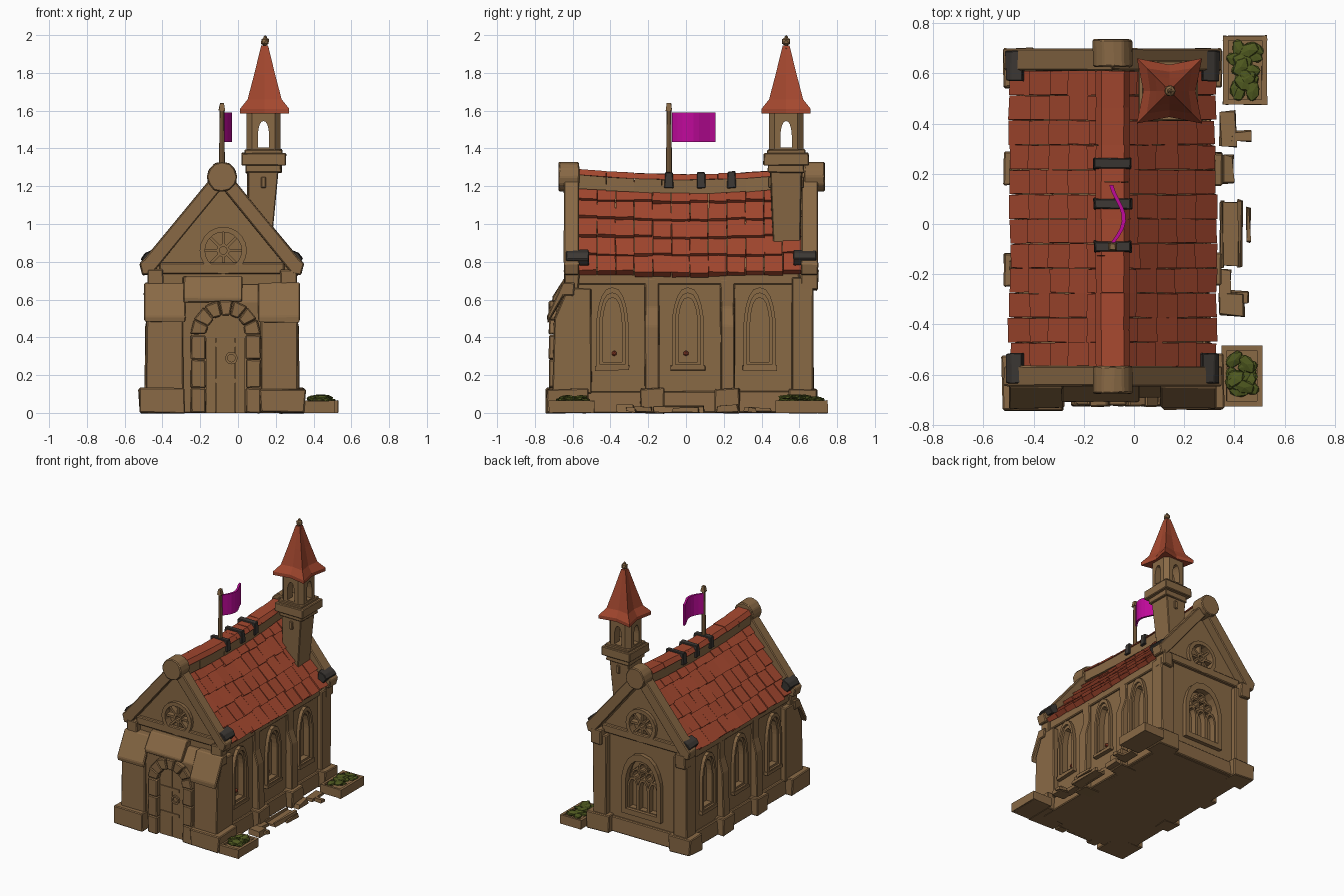
import bpy, bmesh, math, random
from mathutils import Vector, Matrix

if "Cube" in bpy.data.objects:
    bpy.data.objects.remove(bpy.data.objects["Cube"])
random.seed(4)
CX, HW, YF, YB = -0.085, 0.36, -0.6, 0.63      # chapel axis, half width, front and back walls

def material(name, rgb):
    m = bpy.data.materials.new(name)
    m.diffuse_color = (*rgb, 1)
    m.use_nodes = True
    m.node_tree.nodes["Principled BSDF"].inputs["Base Color"].default_value = m.diffuse_color
    return m

STONE, TILE = material("brown stone", (0.25, 0.142, 0.06)), material("red tile", (0.37, 0.064, 0.028))
IRON, LEAF = material("dark iron", (0.045, 0.039, 0.034)), material("green leaf", (0.078, 0.1, 0.014))
CLOTH = material("magenta cloth", (0.53, 0.003, 0.33))

def finish(name, bm, mat, bevel=0.0):
    bmesh.ops.recalc_face_normals(bm, faces=bm.faces)
    if bevel:
        bmesh.ops.bevel(bm, geom=list(bm.edges), offset=bevel, segments=1, affect='EDGES')
    me = bpy.data.meshes.new(name)
    bm.to_mesh(me)
    me.materials.append(mat)
    ob = bpy.data.objects.new(name, me)
    bpy.context.collection.objects.link(ob)
    return ob

def skin(bm, loops):
    for a, b in zip(loops, loops[1:]):
        for i in range(len(a)):
            bm.faces.new((a[i - 1], a[i], b[i], b[i - 1]))

def loft(bm, a, b, j=0.0):
    ends = [[bm.verts.new([c + random.uniform(-j, j) for c in p]) for p in loop] for loop in (a, b)]
    skin(bm, ends)
    bm.faces.new(ends[0][::-1])
    bm.faces.new(ends[1])

def box(bm, x0, x1, y0, y1, z0, z1, j=0.0, t=0.0):
    loft(bm, [(x0, y0, z0), (x1, y0, z0), (x1, y1, z0), (x0, y1, z0)],
         [(x0 + t, y0 + t, z1), (x1 - t, y0 + t, z1), (x1 - t, y1 - t, z1), (x0 + t, y1 - t, z1)], j)

def along_y(bm, pts, y0, y1, j=0.0, s=1):        # x profile measured from the chapel axis
    loft(bm, [(CX + s * x, y0, z) for x, z in pts], [(CX + s * x, y1, z) for x, z in pts], j)

def along_x(bm, pts, x0, x1, j=0.0):
    loft(bm, [(x0, y, z) for y, z in pts], [(x1, y, z) for y, z in pts], j)

def place(face, u, v, d):                        # point on a wall, d = distance outwards
    return {'R': (CX + HW + d, u, v), 'L': (CX - HW - d, u, v), 'F': (u, YF - d, v), 'B': (u, YB + d, v)}[face]

def plate(bm, pts, face, d0, d1, j=0.0):
    loft(bm, [place(face, u, v, d0) for u, v in pts], [place(face, u, v, d1) for u, v in pts], j)

def rect(bm, u0, u1, v0, v1, face, d0, d1, j=0.0):
    plate(bm, [(u0, v0), (u1, v0), (u1, v1), (u0, v1)], face, d0, d1, j)

def ring(bm, outer, inner, face, d0, d1):
    skin(bm, loops := [[bm.verts.new(place(face, u, v, d)) for u, v in pts]
                       for pts, d in ((outer, d0), (outer, d1), (inner, d1), (inner, d0))])
    skin(bm, [loops[3], loops[0]])

def lancet(c, hw, z0, spring, top, n=5):
    arc = [(math.cos(a) ** 0.8 * hw, spring + (top - spring) * math.sin(a) ** 1.25)
           for a in [i / n * math.pi / 2 for i in range(n)]]
    side = [(hw, z0)] + arc
    return [(c + u, v) for u, v in side + [(0, top)] + [(-u, v) for u, v in side[::-1]]]

def circle(c, z, r, n=20):
    return [(c + r * math.cos(i * math.tau / n), z + r * math.sin(i * math.tau / n)) for i in range(n)]

def blob(bm, matrix):
    bmesh.ops.create_icosphere(bm, subdivisions=1, radius=1, matrix=matrix)

def carve(ob, cutter):
    m = ob.modifiers.new("openings", 'BOOLEAN')
    m.object, m.operation = cutter, 'DIFFERENCE'
    bpy.context.view_layer.objects.active = ob
    bpy.ops.object.modifier_apply(modifier=m.name)
    bpy.data.objects.remove(cutter)

# Walls with recessed lancets, rose windows and one large traceried back window
wall, cut, trim, lamp = (bmesh.new() for _ in range(4))
along_y(wall, [(-HW, 0), (HW, 0), (HW, 0.77), (0, 1.21), (-HW, 0.77)], YF, YB)
for f in 'RL':
    for y in (-0.39, 0.01, 0.39):
        plate(cut, lancet(y, 0.055, 0.26, 0.48, 0.62), f, -0.035, 0.05)
        ring(trim, lancet(y, 0.085, 0.24, 0.47, 0.665), lancet(y, 0.066, 0.255, 0.48, 0.635), f, -0.01, 0.025)
        ring(trim, lancet(y, 0.068, 0.25, 0.48, 0.64), lancet(y, 0.05, 0.27, 0.48, 0.61), f, -0.035, 0.01)
        rect(trim, y - 0.09, y + 0.09, 0.225, 0.25, f, -0.01, 0.03, 0.003)
for f in 'FB':
    plate(cut, circle(-0.078, 0.86, 0.1), f, -0.035, 0.05)
    ring(trim, circle(-0.078, 0.86, 0.125), circle(-0.078, 0.86, 0.097), f, -0.01, 0.025)
    ring(trim, circle(-0.078, 0.86, 0.035, 10), circle(-0.078, 0.86, 0.02, 10), f, -0.035, 0.01)
    for a in range(8):
        p, c = Vector((math.cos(a * math.pi / 4), math.sin(a * math.pi / 4))), Vector((-0.078, 0.86))
        n = p.orthogonal() * 0.008
        plate(trim, [c + p * 0.03 + n, c + p * 0.1 + n, c + p * 0.1 - n, c + p * 0.03 - n], f, -0.035, 0.005)
plate(cut, lancet(CX, 0.135, 0.2, 0.42, 0.6), 'B', -0.04, 0.05)
ring(trim, lancet(CX, 0.165, 0.17, 0.42, 0.645), lancet(CX, 0.13, 0.21, 0.42, 0.595), 'B', -0.02, 0.03)
for u in (-0.085, 0, 0.085):
    ring(trim, lancet(CX + u, 0.046, 0.2, 0.36, 0.45), lancet(CX + u, 0.032, 0.215, 0.36, 0.43), 'B', -0.04, 0.005)
for u, v in ((-0.055, 0.48), (0.055, 0.48), (0, 0.54)):
    ring(trim, circle(CX + u, v, 0.04, 10), circle(CX + u, v, 0.026, 10), 'B', -0.04, 0.005)
carve(finish("walls", wall, STONE), finish("window_cutters", cut, STONE))
finish("window_trim", trim, STONE)
for y in (-0.38, 0.0):
    blob(lamp, Matrix.Translation((CX + HW - 0.025, y, 0.315)) @ Matrix.Scale(0.015, 4))
finish("window_lamps", lamp, TILE)

# Plinth, side buttresses, corner piers, sloping front piers
bm = bmesh.new()
box(bm, CX - 0.385, CX + 0.385, -0.63, 0.655, 0, 0.115, 0.004, 0.008)
for s in (-1, 1):
    for y in (-0.18, 0.22):
        p = [(0.34, 0.1), (0.41, 0.1), (0.405, 0.46), (0.375, 0.56), (0.375, 0.71), (0.34, 0.74)]
        along_y(bm, p, y - 0.038, y + 0.038, 0.003, s)
        box(bm, CX + s * 0.3, CX + s * 0.435, y - 0.065, y + 0.065, 0, 0.13, 0.006)
    box(bm, CX + s * 0.28, CX + s * 0.395, 0.56, 0.675, 0.1, 0.72, 0.004)
    box(bm, CX + s * 0.25, CX + s * 0.435, 0.54, 0.695, 0, 0.13, 0.006)
    box(bm, CX + s * 0.3, CX + s * 0.375, -0.58, 0.6, 0.68, 0.75, 0.002)
    x = sorted((CX + s * 0.205, CX + s * 0.4))
    along_x(bm, [(-0.5, 0.1), (-0.705, 0.1), (-0.7, 0.5), (-0.63, 0.66), (-0.5, 0.66)], *x, 0.004)
    p = [(-0.73, 0.475), (-0.735, 0.51), (-0.65, 0.69), (-0.59, 0.69), (-0.59, 0.62), (-0.645, 0.62)]
    along_x(bm, p, x[0] - 0.012, x[1] + 0.012, 0.004)
    box(bm, CX + s * 0.2, CX + s * 0.44, -0.742, -0.52, 0, 0.13, 0.006)
finish("plinth_and_buttresses", bm, STONE, 0.006)

# Porch with sloping hood, door arch of separate stones, plank door
bm, arch, door, DX = bmesh.new(), bmesh.new(), bmesh.new(), -0.065
along_x(bm, [(-0.58, 0), (-0.672, 0), (-0.69, 0.59), (-0.63, 0.68), (-0.58, 0.68)], -0.3, 0.13)
along_x(bm, [(-0.705, 0.585), (-0.705, 0.615), (-0.635, 0.72), (-0.59, 0.72), (-0.59, 0.585)], -0.29, 0.02, 0.006)
finish("porch", bm, STONE, 0.005)
for k in range(7):
    a0, a1 = (math.pi * (k + t) / 7 for t in (0.03, 0.97))
    wedge = ((0.105, a0), (0.185, a0), (0.185, a1), (0.105, a1))
    plate(arch, [(DX + r * math.cos(a), 0.415 + r * math.sin(a)) for r, a in wedge], 'F', 0.06, 0.125, 0.004)
for s in (-1, 1):
    for z0, z1 in ((0, 0.13), (0.133, 0.28), (0.283, 0.412)):
        rect(arch, DX + s * 0.105, DX + s * 0.185, z0, z1, 'F', 0.06, 0.125, 0.003)
finish("door_arch", arch, STONE, 0.006)
for k in range(4):
    u = -0.104 + k * 0.052
    t0, t1 = (0.415 + math.sqrt(0.105 ** 2 - min(abs(e), 0.1) ** 2) for e in (u, u + 0.05))
    plate(door, [(DX + u, 0), (DX + u + 0.05, 0), (DX + u + 0.05, t1), (DX + u, t0)], 'F', 0.05, 0.092)
for z in (0.17, 0.36):
    rect(door, DX - 0.1, DX + 0.06, z - 0.012, z + 0.012, 'F', 0.08, 0.099)
ring(door, circle(-0.035, 0.29, 0.033, 12), circle(-0.035, 0.29, 0.02, 12), 'F', 0.08, 0.105)
finish("door", door, STONE)

# Gable copings, string courses and ridge knobs, with iron clamps at the feet
bm, iron = bmesh.new(), bmesh.new()
for y0, y1, ya, f in ((-0.645, -0.565, -0.62, 'F'), (0.61, 0.7, 0.68, 'B')):
    for s in (-1, 1):
        p = [(0, 1.31), (0.41, 0.815), (0.435, 0.79), (0.42, 0.73), (0.37, 0.735), (0, 1.19)]
        along_y(bm, p, y0, y1, 0.003, s)
        box(bm, CX + s * 0.31, CX + s * 0.395, y0, y1, 0.65, 0.76, 0.005)
        c = y0 + 0.07 if f == 'F' else y1 - 0.07
        along_y(iron, [(0.36, 0.865), (0.405, 0.845), (0.428, 0.815), (0.4, 0.78), (0.35, 0.8)], c - 0.06, c + 0.06, 0.003, s)
    rect(bm, CX - 0.33, CX + 0.33, 0.735, 0.795, f, -0.01, 0.025)
    along_y(bm, circle(0, 1.25, 0.08, 12), ya - 0.055, ya + 0.055, 0.003)
finish("gable_copings", bm, STONE, 0.006)

def sag(y):
    return -0.028 * math.cos(max(-1, min(1, y / 0.6)) * math.pi / 2)

# Overlapping roof tiles, five courses each side
bm = bmesh.new()
for s in (-1, 1):
    down, up = Vector((s * 0.637, 0, -0.771)), Vector((s * 0.771, 0, 0.637))
    for i, k in ((i, k) for i in range(5) for k in range(12)):
        y0, y1 = (-0.57 + 1.18 * (k + t) / 12 for t in (0.015, 0.985))
        a, b, hi = 0.122 * i, 0.02 + 0.122 * (i + 1) + random.uniform(0, 0.014), random.uniform(0.002, 0.012)
        o = Vector((CX, 0, 1.247 + sag((y0 + y1) / 2) * 0.5))
        quad = [o + down * t + up * h for t, h in ((a, -0.035), (b, -0.03), (b, hi), (a, -0.015))]
        loft(bm, [(q.x, y0, q.z) for q in quad], [(q.x, y1, q.z) for q in quad], 0.003)
finish("roof_tiles", bm, TILE)

# Sagging ridge beam, ridge tiles and iron straps
for name, mat, prof in (("ridge_beam", STONE, [(-0.06, 1.19), (0.06, 1.19), (0.06, 1.262), (-0.06, 1.262)]),
                        ("ridge_tiles", TILE, [(-0.068, 1.262), (0.068, 1.262), (0.045, 1.292), (-0.045, 1.292)])):
    bm = bmesh.new()
    for y0, y1 in ((-0.57 + 0.1475 * k, -0.57 + 0.1475 * (k + 1)) for k in range(8)):
        loft(bm, [(CX + x, y0, z + sag(y0)) for x, z in prof], [(CX + x, y1, z + sag(y1)) for x, z in prof], 0.002)
    finish(name, bm, mat)
for y in (-0.09, 0.08, 0.24):
    box(iron, CX - 0.077, CX + 0.077, y - 0.025, y + 0.025, 1.19, 1.302 + sag(y), 0.003, 0.005)
finish("iron_straps", iron, IRON, 0.004)

# Flagpole and waving flag
bm, flag = bmesh.new(), bmesh.new()
loft(bm, [(x, y, 1.2) for x, y in circle(CX, -0.09, 0.017, 8)], [(x, y, 1.62) for x, y in circle(CX, -0.09, 0.012, 8)])
box(bm, CX - 0.017, CX + 0.017, -0.107, -0.073, 1.6, 1.64, 0.002, 0.006)
finish("flagpole", bm, STONE)
path = [(-0.085 + 0.025 * t + 0.035 * math.sin(t * 4.2), -0.075 + 0.23 * t) for t in [i / 8 for i in range(9)]]
skin(flag, loops := [[flag.verts.new((x + dx, y, z)) for dx, z in
                      ((-0.008, 1.435), (0.008, 1.435), (0.008, 1.59), (-0.008, 1.59))] for x, y in path])
flag.faces.new(loops[0])
flag.faces.new(loops[-1])
finish("flag", flag, CLOTH)

# Bell tower: tapering shaft, collar, open belfry, flared spire and finial
TX, TY = 0.135, 0.53
bm, bell, spire, tip = (bmesh.new() for _ in range(4))
loft(bm, [(x, y, 0.84) for x, y in ((0.055, 0.46), (0.175, 0.46), (0.175, 0.6), (0.055, 0.6))],
     [(x, y, 1.3) for x, y in ((0.05, 0.445), (0.213, 0.445), (0.213, 0.615), (0.05, 0.615))], 0.004)
for h, z0, z1 in ((0.095, 1.27, 1.32), (0.12, 1.31, 1.375), (0.1, 1.37, 1.395)):
    box(bm, TX - h, TX + h, TY - h, TY + h, z0, z1, 0.003)
box(bm, TX - 0.014, TX + 0.014, TY - 0.095, TY + 0.095, 1.19, 1.25)
finish("tower_shaft", bm, STONE, 0.005)
h, c = 0.091, 0.061
octagon = [(h, c), (c, h), (-c, h), (-h, c), (-h, -c), (-c, -h), (c, -h), (h, -c)]
loft(bell, *[[(TX + x, TY + y, z) for x, y in octagon] for z in (1.385, 1.6)])
belfry = finish("belfry", bell, STONE)
for turned in (False, True):
    cut = bmesh.new()
    loft(cut, *[[(TX + d, TY + u, z) if turned else (TX + u, TY + d, z) for u, z in lancet(0, 0.03, 1.405, 1.47, 1.545)]
                for d in (-0.2, 0.2)])
    carve(belfry, finish("belfry_cutter", cut, STONE))
rings = []
for r, z, mid in ((0.07, 1.585, 1), (0.13, 1.585, 0.8), (0.13, 1.61, 0.8), (0.09, 1.66, 0.85), (0.056, 1.79, 0.9), (0.018, 1.945, 1)):
    rings.append([spire.verts.new((TX + 0.006 + r * x * (1 if x * y else mid), TY + r * y * (1 if x * y else mid), z))
                  for x, y in ((1, 0), (1, 1), (0, 1), (-1, 1), (-1, 0), (-1, -1), (0, -1), (1, -1))])
skin(spire, rings)
spire.faces.new(rings[0])
spire.faces.new(rings[-1])
finish("spire", spire, TILE)
for r, z, hz in ((0.024, 1.925, 0.012), (0.025, 1.966, 0.026), (0.011, 1.985, 0.015)):
    blob(tip, Matrix.Translation((TX + 0.008, TY, z)) @ Matrix.Diagonal((r, r, hz, 1)))
finish("spire_finial", tip, STONE)

# Planters with foliage
bm, leaf = bmesh.new(), bmesh.new()
for x0, x1, y0, y1 in ((0.355, 0.53, 0.475, 0.75), (0.35, 0.51, -0.725, -0.485)):
    for b in ((x0, x1, y0, y0 + 0.02), (x0, x1, y1 - 0.02, y1), (x0, x0 + 0.02, y0, y1), (x1 - 0.02, x1, y0, y1)):
        box(bm, *b, 0, 0.065, 0.002)
    box(bm, x0 + 0.01, x1 - 0.01, y0 + 0.01, y1 - 0.01, 0, 0.05)
    for k in range(18):
        x, y = random.uniform(x0 + 0.035, x1 - 0.05), random.uniform(y0 + 0.05, y1 - 0.05)
        m = Matrix.Translation((x, y, random.uniform(0.06, 0.09))) @ Matrix.Rotation(random.uniform(0, 6), 4, 'Z')
        blob(leaf, m @ Matrix.Rotation(random.uniform(-0.4, 0.4), 4, 'X') @ Matrix.Diagonal((0.046, 0.03, 0.012, 1)))
finish("planters", bm, STONE)
finish("planter_leaves", leaf, LEAF)

# Fallen stones and a broken timber panel along the right side
bm = bmesh.new()
for x, y, w, d, h in ((0.39, -0.32, 0.1, 0.09, 0.04), (0.42, -0.29, 0.07, 0.05, 0.03), (0.36, -0.24, 0.05, 0.12, 0.035),
                      (0.375, 0.22, 0.05, 0.11, 0.04), (0.375, 0.38, 0.07, 0.14, 0.03), (0.43, 0.35, 0.08, 0.04, 0.025),
                      (0.385, -0.04, 0.08, 0.26, 0.02), (0.35, -0.04, 0.022, 0.27, 0.035), (0.42, -0.04, 0.022, 0.27, 0.035),
                      (0.455, 0.0, 0.02, 0.14, 0.03)):
    box(bm, x - w / 2, x + w / 2, y - d / 2, y + d / 2, 0.006, h, 0.006, 0.004)
finish("rubble", bm, STONE)
